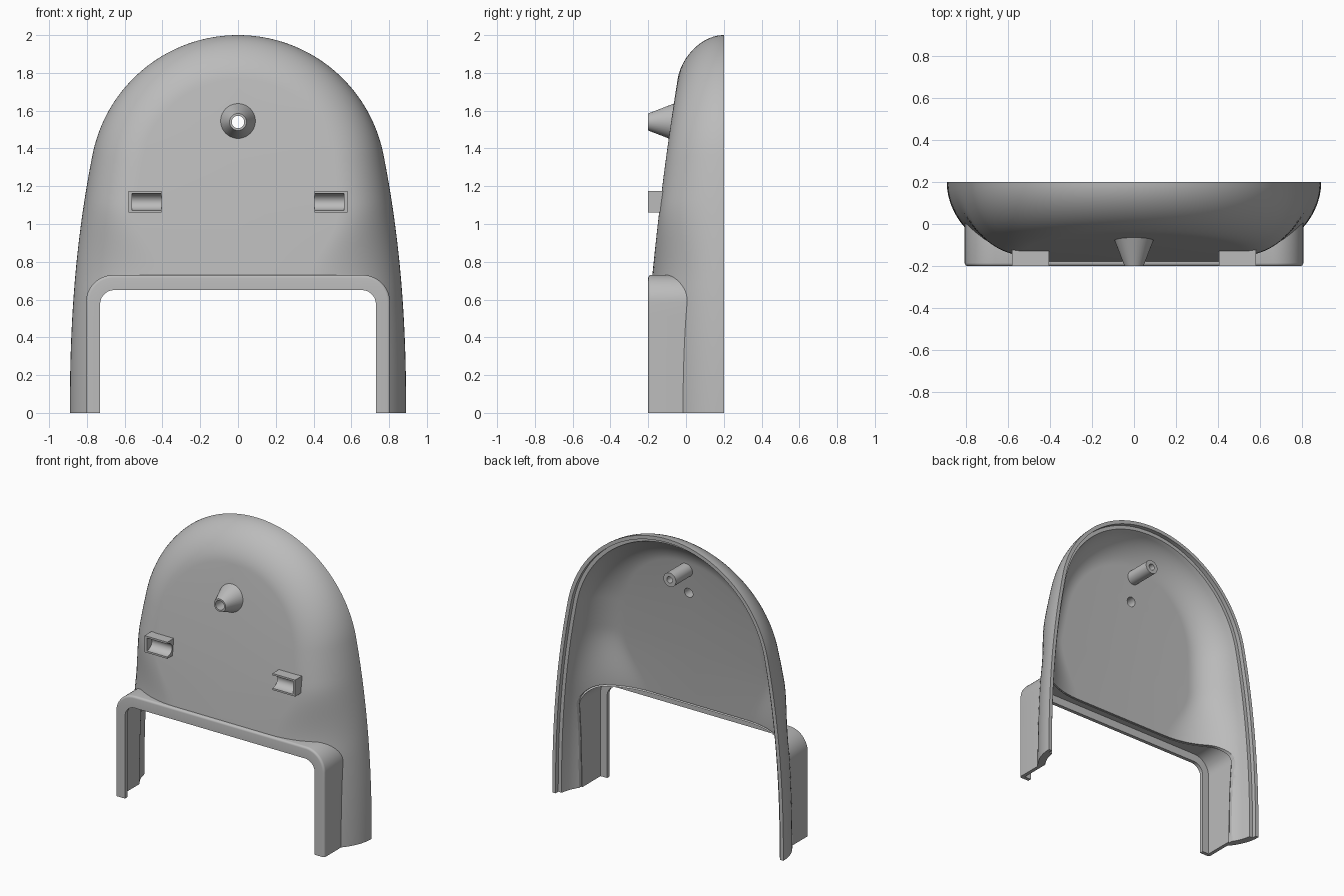
import bpy, bmesh
from math import sin, cos, pi, asin, sqrt

cube = bpy.data.objects.get("Cube")
if cube:
    bpy.data.objects.remove(cube)

grey = bpy.data.materials.new("plain grey")
grey.use_nodes = True
grey.diffuse_color = (0.5, 0.5, 0.5, 1)
grey.node_tree.nodes["Principled BSDF"].inputs["Base Color"].default_value = (0.5, 0.5, 0.5, 1)

BACK, WALL = 0.2, 0.05          # rear rim plane and wall thickness
ARC_Z, ARC_R, JOIN_Z = 1.215, 0.785, 1.37
FOOT, TAPER, POWER = 0.89, 0.0589, 2.274


def smooth(obj):
    bpy.ops.object.select_all(action='DESELECT')
    obj.select_set(True)
    bpy.context.view_layer.objects.active = obj
    bpy.ops.object.shade_smooth_by_angle(angle=35 * pi / 180)


def finish(name, bm):
    bmesh.ops.remove_doubles(bm, verts=bm.verts, dist=0.0004)
    bmesh.ops.dissolve_degenerate(bm, edges=bm.edges, dist=0.0002)
    bmesh.ops.recalc_face_normals(bm, faces=bm.faces)
    mesh = bpy.data.meshes.new(name)
    bm.to_mesh(mesh)
    bm.free()
    obj = bpy.data.objects.new(name, mesh)
    bpy.context.collection.objects.link(obj)
    mesh.materials.append(grey)
    smooth(obj)
    return obj


def loft(bm, rows, closed=True, caps=True):
    """Skin matching rows of points; caps close both ends of the rows."""
    grid = [[bm.verts.new(p) for p in row] for row in rows]
    for i in range(len(grid) if closed else len(grid) - 1):
        a, b = grid[i], grid[(i + 1) % len(grid)]
        for j in range(len(a) - 1):
            bm.faces.new((a[j], a[j + 1], b[j + 1], b[j]))
    if caps:
        bm.faces.new([row[0] for row in grid])
        bm.faces.new([row[-1] for row in grid])


def lathe(name, profile, z, n=40):
    """Turn a profile of (radius, y) about a front-to-back axis."""
    bm = bmesh.new()
    rows = [[(r * cos(2 * pi * i / n), y, z + r * sin(2 * pi * i / n))
             for i in range(n + 1)] for r, y in profile]
    loft(bm, rows, closed=profile[0][0] > 0, caps=False)
    return finish(name, bm)


def cut(obj, cutter):
    cutter.hide_render = True
    mod = obj.modifiers.new("cut", 'BOOLEAN')
    mod.operation, mod.solver, mod.object = 'DIFFERENCE', 'EXACT', cutter
    bpy.context.view_layer.objects.active = obj
    bpy.ops.object.modifier_apply(modifier=mod.name)
    bpy.data.objects.remove(cutter)


# Shell shape: sloping front, half width, and size of the rounded edge
def front(z):
    h = max(z - 0.73, -0.1)
    return -0.178 + 0.098 * h + 0.03 * h * h


def half_width(z):
    return FOOT - TAPER * max(z, 0) ** POWER


def rounding(z):
    upper = min(max((2 - z) / 0.85, 0), 1)
    lower = min(max((1.15 - z) / 0.45, 0), 1)
    return 0.23 + 0.05 * upper + 0.22 * lower * lower * (3 - 2 * lower)


def surface(x, z, wall=0.0):
    """Depth of the outer face, or of the inner face when wall is given."""
    t = (half_width(z) - abs(x) - wall) / (rounding(z) - wall)
    t = min(max(t, 0), 1)
    return BACK - (BACK - front(z) - wall) * sqrt(1 - (1 - t) ** 2)


def outline():
    """Half outline as (x, z, inward x, inward z), bottom to crown."""
    pts = []
    for i in range(40):
        z = JOIN_Z * i / 40
        slope = -TAPER * POWER * z ** (POWER - 1)
        size = sqrt(1 + slope * slope)
        pts.append((half_width(z), z, -1 / size, slope / size))
    start = asin((JOIN_Z - ARC_Z) / ARC_R)
    for i in range(41):
        a = start + (pi / 2 - start) * i / 40
        pts.append((ARC_R * cos(a), ARC_Z + ARC_R * sin(a), -cos(a), -sin(a)))
    return pts


def section(x, z, nx, nz, side):
    """Wall section from the centre, round the stepped rim and back again."""
    def at(d, y=None, inner=0.0, g=1.0):
        pz = z + nz * d
        if y is None:
            y = BACK - (BACK - front(pz) - inner) * g
        return (side * max(x + nx * d, 0), y, pz)
    r, steps = rounding(z), 18
    angles = [pi / 2 * k / steps for k in range(steps + 1)]
    outer = [at(r * (1 - cos(a)), g=sin(a)) for a in reversed(angles)]
    inner = [at(WALL + (r - WALL) * (1 - cos(a)), inner=WALL, g=sin(a)) for a in angles[3:]]
    rim = [at(0.025, BACK), at(0.025, BACK - 0.03), at(WALL, BACK - 0.03)]
    pts = outer + rim + inner
    return [(0, pts[0][1], pts[0][2])] + pts + [(0, pts[-1][1], pts[-1][2])]


bm = bmesh.new()
for side in (1, -1):
    rows = [section(*p, side) for p in outline()]
    loft(bm, rows, closed=False, caps=False)
    bm.faces.new([bm.verts.new(p) for p in rows[0]])
shell = finish("shell", bm)


# Arch outline used by the opening and the frame around it
def arch(hw, top, r, bottom=0.0):
    half = [(hw, bottom + (top - r - bottom) * i / 8) for i in range(8)]
    half += [(hw - r + r * cos(a), top - r + r * sin(a))
             for a in [pi / 2 * i / 12 for i in range(13)]]
    half += [((hw - r) * (1 - i / 8), top) for i in range(1, 9)]
    return half + [(-x, z) for x, z in reversed(half[:-1])]


bm = bmesh.new()
loft(bm, [[(x, y, z) for y in (-0.6, 0.6)] for x, z in arch(0.79, 0.717, 0.13, -0.2)])
cut(shell, finish("opening_cutter", bm))
cut(shell, lathe("hole_cutter", [(0, -0.4), (0.033, -0.4), (0.033, 0.1), (0, 0.1)], 1.54))
smooth(shell)


# Frame: a side wall with a rounded front edge and a thin flange turned inwards
def flat(loop, y):
    return [(x, y, z) for x, z in loop]


EDGE = 0.015
outer, lip, inside = arch(0.805, 0.73, 0.145), arch(0.73, 0.65, 0.075), arch(0.78, 0.705, 0.12)
loops = [[(x, surface(x, z) + 0.025, z) for x, z in outer]]
for a in [pi / 2 * i / 4 for i in range(5)]:
    e = EDGE * (1 - cos(a))
    loops.append(flat(arch(0.805 - e, 0.73 - e, 0.145 - e), -0.2 + EDGE * (1 - sin(a))))
loops += [flat(lip, -0.2), flat(lip, -0.175), flat(inside, -0.175),
          [(x, surface(x, z, WALL), z) for x, z in inside]]
bm = bmesh.new()
loft(bm, loops)
finish("opening_frame", bm)

# Nozzle on the front and hollow peg on the inside
lathe("nozzle", [(0.033, -0.2), (0.045, -0.2), (0.105, -0.045), (0.033, -0.045)], 1.54)
lathe("inner_peg", [(0, -0.03), (0.048, -0.03), (0.048, 0.18), (0.022, 0.18),
                    (0.022, 0.08), (0, 0.08)], 1.71)

# Clips: scooped blocks, closed at the outer end
LOW, HIGH, FACE, ROOT = 1.06, 1.175, -0.2, -0.1
MID = (LOW + HIGH) / 2
scoop = [(FACE + 0.055 * sin(a), MID + 0.045 * cos(a))
         for a in [pi * i / 14 for i in range(15)]]
scooped = [(ROOT, LOW), (ROOT, HIGH), (FACE, HIGH)] + scoop + [(FACE, LOW)]
block = [(ROOT, LOW), (ROOT, HIGH), (FACE, HIGH), (FACE, LOW)]
for side, name in ((1, "left_clip"), (-1, "right_clip")):
    bm = bmesh.new()
    for profile, x0, x1 in ((scooped, 0.405, 0.562), (block, 0.562, 0.58)):
        loft(bm, [[(side * x, y, z) for x in (x0, x1)] for y, z in profile])
    finish(name, bm)
